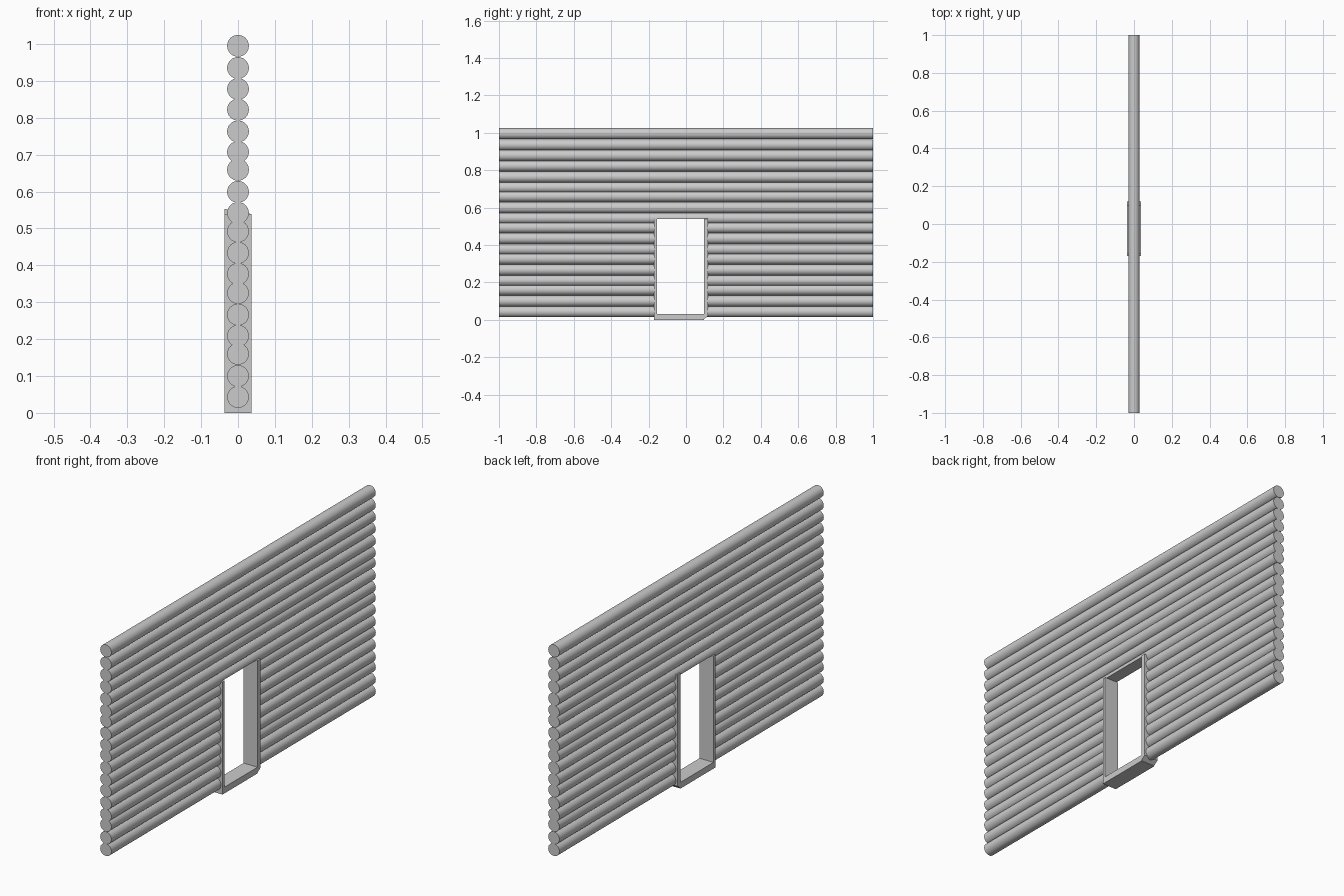
import bpy, bmesh, math
from mathutils import Matrix

if "Cube" in bpy.data.objects:
    bpy.data.objects.remove(bpy.data.objects["Cube"])

R = 0.0295
HEIGHTS = [0.043, 0.100, 0.160, 0.209, 0.266, 0.325, 0.377, 0.434, 0.492,
           0.542, 0.599, 0.659, 0.707, 0.763, 0.822, 0.878, 0.935, 0.995]
Y_LEFT, Y_RIGHT, TOP = -0.155, 0.095, 0.539   # door opening


def finish(name, bm):
    bmesh.ops.recalc_face_normals(bm, faces=bm.faces)
    mesh = bpy.data.meshes.new(name)
    bm.to_mesh(mesh)
    bm.free()
    ob = bpy.data.objects.new(name, mesh)
    bpy.context.collection.objects.link(ob)
    return ob


def log(name, y0, y1, z):
    bm = bmesh.new()
    bmesh.ops.create_cone(bm, cap_ends=True, segments=32, radius1=R, radius2=R, depth=y1 - y0,
                          matrix=Matrix.Translation((0, (y0 + y1) / 2, z)) @ Matrix.Rotation(math.pi / 2, 4, 'X'))
    ob = finish(name, bm)
    bpy.ops.object.select_all(action='DESELECT')
    ob.select_set(True)
    bpy.context.view_layer.objects.active = ob
    bpy.ops.object.shade_smooth_by_angle(angle=math.radians(40))
    return ob


def board(name, profile, half=0.037, rise=0.0):
    """Extrude a (y, z) profile across the wall; rise lifts the top on the -x side."""
    bm = bmesh.new()
    zmax = max(z for y, z in profile)
    back = [bm.verts.new((-half, y, z + (rise if z == zmax else 0))) for y, z in profile]
    front = [bm.verts.new((half, y, z)) for y, z in profile]
    bm.faces.new(back)
    bm.faces.new(front)
    n = len(profile)
    for i in range(n):
        j = (i + 1) % n
        bm.faces.new((back[i], back[j], front[j], front[i]))
    return finish(name, bm)


# Wall logs, split at the doorway
for i, z in enumerate(HEIGHTS):
    if z + R < TOP:
        log(f"log_left_{i}", -1, Y_LEFT - 0.006, z)
        log(f"log_right_{i}", Y_RIGHT + 0.01, 1, z)
    else:
        ob = log(f"log_full_{i}", -1, 1, z)
        if z - R < TOP:
            # Flat notch in the log over the door
            cutter = board("door_cutter", [(Y_LEFT, 0.3), (Y_RIGHT, 0.3), (Y_RIGHT, TOP), (Y_LEFT, TOP)], 0.1)
            cutter.hide_render = True
            cutter.hide_set(True)
            cut = ob.modifiers.new("notch", 'BOOLEAN')
            cut.object = cutter
            cut.solver = 'EXACT'

# Door frame
board("left_jamb", [(-0.17, 0), (Y_LEFT, 0), (Y_LEFT, TOP), (-0.17, TOP)])
board("right_jamb", [(Y_RIGHT, 0.003), (0.118, 0.02), (0.118, TOP), (Y_RIGHT, TOP)], rise=0.014)
board("door_sill", [(Y_LEFT, 0), (Y_RIGHT, 0), (Y_RIGHT, 0.03), (Y_LEFT, 0.03)])
